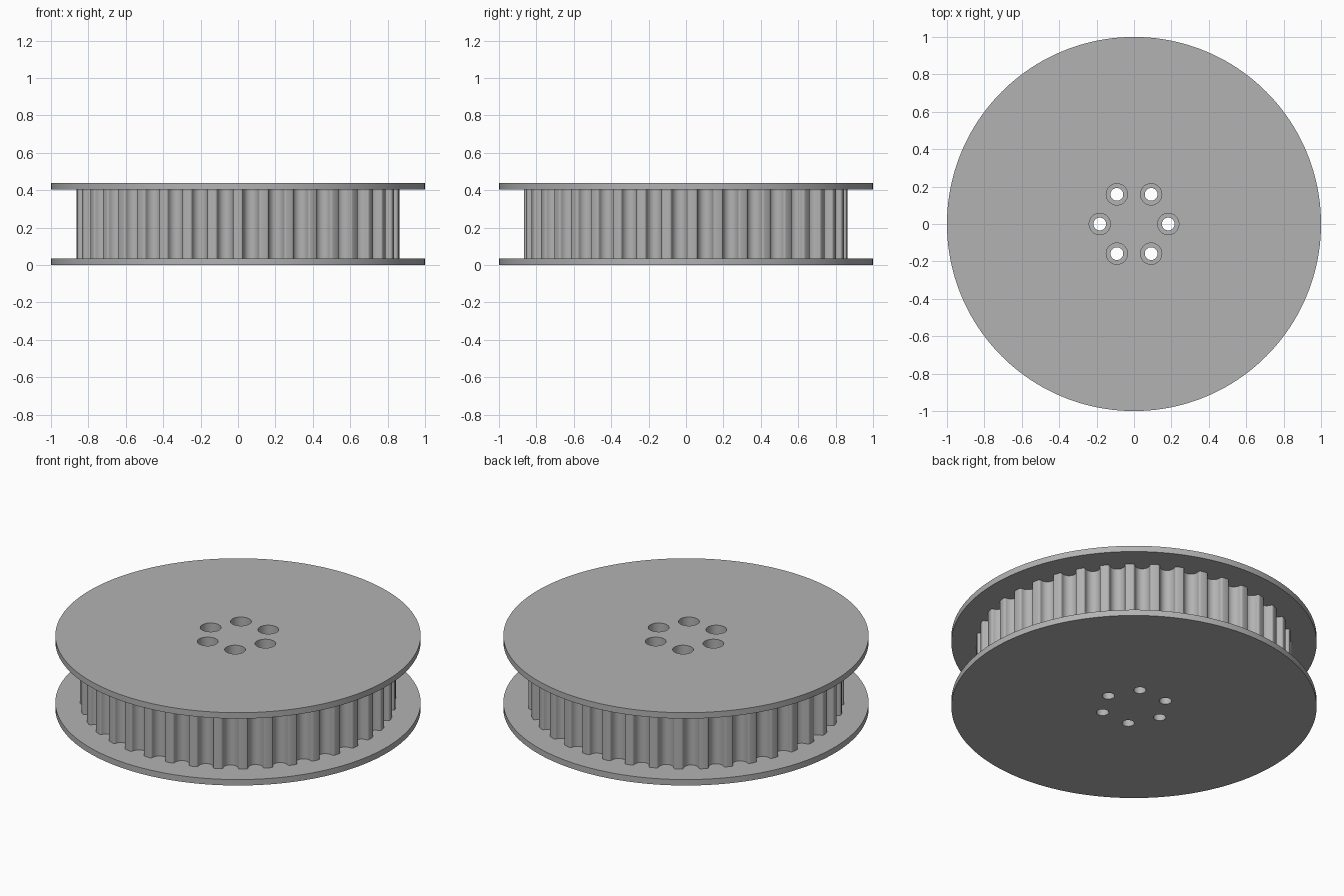
import bpy, bmesh
from math import pi, sin, cos

TEETH = 39
HEIGHT, FLANGE = 0.44, 0.036
R_TIP, R_GROOVE, R_FILLET = 0.865, 0.042, 0.012

if "Cube" in bpy.data.objects:
    bpy.data.objects.remove(bpy.data.objects["Cube"], do_unlink=True)

grey = bpy.data.materials.new("plain grey")
grey.use_nodes = True
colour = (0.45, 0.45, 0.45, 1)
grey.diffuse_color = colour
grey.node_tree.nodes["Principled BSDF"].inputs["Base Color"].default_value = colour


def prism(bm, outline, z0, z1):
    """Extrude a closed outline between two heights."""
    face = bm.faces.new([bm.verts.new((x, y, z0)) for x, y in outline])
    top = bmesh.ops.extrude_face_region(bm, geom=[face])["geom"]
    verts = [g for g in top if isinstance(g, bmesh.types.BMVert)]
    bmesh.ops.translate(bm, verts=verts, vec=(0, 0, z1 - z0))


def circle(radius, n, cx=0, cy=0):
    return [(cx + radius * cos(2 * pi * i / n), cy + radius * sin(2 * pi * i / n))
            for i in range(n)]


def make_object(name, bm):
    bmesh.ops.recalc_face_normals(bm, faces=bm.faces)
    mesh = bpy.data.meshes.new(name)
    bm.to_mesh(mesh)
    bm.free()
    mesh.materials.append(grey)
    obj = bpy.data.objects.new(name, mesh)
    bpy.context.collection.objects.link(obj)
    return obj


def tooth_outline():
    """Narrow rounded lands separated by round-bottomed grooves."""
    half = pi / TEETH * R_TIP
    edge = half - R_GROOVE
    side = []                                  # offset from land centre, radius
    for i in range(5):                         # rounded land corner
        a = pi / 2 * i / 4
        side.append((edge - R_FILLET + R_FILLET * sin(a),
                     R_TIP - R_FILLET + R_FILLET * cos(a)))
    for i in range(1, 9):                      # half of the groove
        a = pi / 2 * i / 8
        side.append((half - R_GROOVE * cos(a), R_TIP - R_FILLET - R_GROOVE * sin(a)))
    land = [(-t, r) for t, r in reversed(side[:-1])] + [(0, R_TIP)] + side
    points = []
    for k in range(TEETH):
        centre = -pi / 2 + 2 * pi * k / TEETH
        for t, r in land:
            a = centre + t / R_TIP
            points.append((r * cos(a), r * sin(a)))
    return points


# Stepped cutter for the six counterbored bolt holes
bm = bmesh.new()
for k in range(6):
    cx, cy = 0.183 * cos(k * pi / 3), 0.183 * sin(k * pi / 3)
    wide, narrow = circle(0.057, 48, cx, cy), circle(0.034, 48, cx, cy)
    rings = [[bm.verts.new((x, y, z)) for x, y in ring]
             for ring, z in ((narrow, -0.1), (narrow, 0.22), (wide, 0.22), (wide, 0.6))]
    for low, high in zip(rings, rings[1:]):
        for i in range(48):
            j = (i + 1) % 48
            bm.faces.new((low[i], low[j], high[j], high[i]))
    bm.faces.new(rings[0])
    bm.faces.new(rings[-1])
cutter = make_object("bolt_hole_cutter", bm)
cutter.hide_render = True

# Flanges and toothed hub
parts = []
for name, outline, z0, z1 in (
        ("bottom_flange", circle(1, 160), 0, FLANGE),
        ("toothed_hub", tooth_outline(), FLANGE, HEIGHT - FLANGE),
        ("top_flange", circle(1, 160), HEIGHT - FLANGE, HEIGHT)):
    bm = bmesh.new()
    prism(bm, outline, z0, z1)
    parts.append(make_object(name, bm))

# Drill the holes and smooth the curved walls
for obj in parts:
    drill = obj.modifiers.new("bolt_holes", "BOOLEAN")
    drill.operation = "DIFFERENCE"
    drill.solver = "EXACT"
    drill.object = cutter
    bpy.ops.object.select_all(action="DESELECT")
    obj.select_set(True)
    bpy.context.view_layer.objects.active = obj
    bpy.ops.object.modifier_apply(modifier=drill.name)
    bpy.ops.object.shade_smooth_by_angle(angle=pi / 6)
bpy.data.objects.remove(cutter, do_unlink=True)
